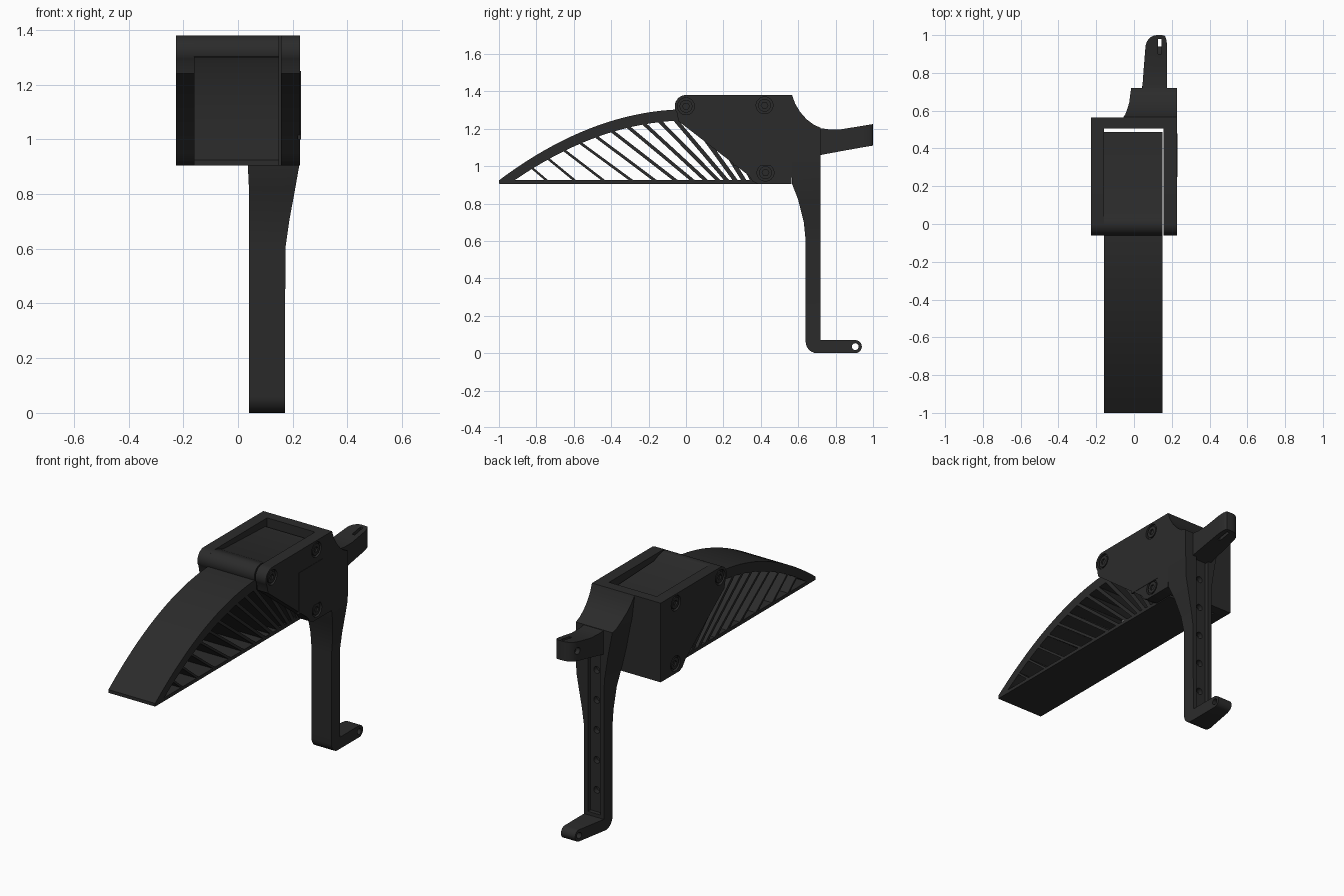
import bpy, bmesh, math
from mathutils import Matrix, Vector

cube = bpy.data.objects.get("Cube")
if cube:
    bpy.data.objects.remove(cube, do_unlink=True)

black = bpy.data.materials.new("matte_black")
black.use_nodes = True
black.diffuse_color = (0.024, 0.024, 0.024, 1)
shader = black.node_tree.nodes["Principled BSDF"]
shader.inputs["Base Color"].default_value = black.diffuse_color
shader.inputs["Roughness"].default_value = 0.7


def finish(name, bm):
    bmesh.ops.recalc_face_normals(bm, faces=bm.faces)
    mesh = bpy.data.meshes.new(name)
    bm.to_mesh(mesh)
    bm.free()
    mesh.materials.append(black)
    obj = bpy.data.objects.new(name, mesh)
    bpy.context.collection.objects.link(obj)
    return obj


def activate(obj):
    bpy.ops.object.select_all(action='DESELECT')
    obj.select_set(True)
    bpy.context.view_layer.objects.active = obj


def smooth(obj):
    activate(obj)
    bpy.ops.object.shade_smooth_by_angle(angle=math.radians(30))


def prism(name, outline, x0, x1):
    """Side outline of (y, z) points extruded across x."""
    bm = bmesh.new()
    a = [bm.verts.new((x0, y, z)) for y, z in outline]
    b = [bm.verts.new((x1, y, z)) for y, z in outline]
    bm.faces.new(a)
    bm.faces.new(b[::-1])
    for i in range(len(a)):
        j = (i + 1) % len(a)
        bm.faces.new((a[i], b[i], b[j], a[j]))
    return finish(name, bm)


def loft(name, rings):
    """Skin through four-cornered rings."""
    bm = bmesh.new()
    rows = [[bm.verts.new(p) for p in ring] for ring in rings]
    bm.faces.new(rows[0])
    bm.faces.new(rows[-1][::-1])
    for r, s in zip(rows, rows[1:]):
        for i in range(4):
            j = (i + 1) % 4
            bm.faces.new((r[i], s[i], s[j], r[j]))
    return finish(name, bm)


def box(name, x0, x1, y0, y1, z0, z1):
    return prism(name, [(y0, z0), (y1, z0), (y1, z1), (y0, z1)], x0, x1)


def rod(name, centre, radius, length, axis='X', sides=32):
    bm = bmesh.new()
    turn = {'X': Matrix.Rotation(math.pi / 2, 4, 'Y'),
            'Y': Matrix.Rotation(math.pi / 2, 4, 'X')}[axis]
    bmesh.ops.create_cone(bm, cap_ends=True, segments=sides, radius1=radius,
                          radius2=radius, depth=length,
                          matrix=Matrix.Translation(Vector(centre)) @ turn)
    return finish(name, bm)


def cut(obj, cutter):
    cutter.hide_render = True
    mod = obj.modifiers.new("cut", 'BOOLEAN')
    mod.operation = 'DIFFERENCE'
    mod.solver = 'EXACT'
    mod.object = cutter
    activate(obj)
    bpy.ops.object.modifier_apply(modifier=mod.name)
    bpy.data.objects.remove(cutter, do_unlink=True)


def arc(cy, cz, r, start, end, steps):
    angles = [math.radians(start + (end - start) * i / steps) for i in range(steps + 1)]
    return [(cy + r * math.cos(t), cz + r * math.sin(t)) for t in angles]


# Housing: two side plates and a back wall
HALF, BOTTOM, TOP = 0.2275, 0.905, 1.38
plate_outline = ([(0.565, BOTTOM), (0.565, TOP)] + arc(0, 1.32, 0.06, 90, 215, 14)
                 + [(-0.04, 1.24), (0.335, 0.95), (0.355, 0.92), (0.385, BOTTOM)])
screw_spots = [(0, 1.32), (0.42, 1.325), (0.425, 0.965)]
for side, label, inner in ((1, "left", 0.157), (-1, "right", 0.16)):
    plate = prism(label + "_side_plate", plate_outline, side * inner, side * HALF)
    for y, z in screw_spots:
        cut(plate, rod("cutter", (side * HALF, y, z), 0.045, 0.03))
        head = rod(label + "_screw", (side * (HALF - 0.01), y, z), 0.034, 0.014)
        cut(head, rod("cutter", (side * HALF, y, z), 0.018, 0.025, sides=6))
        smooth(head)
    smooth(plate)
box("back_wall", -HALF, HALF, 0.505, 0.565, BOTTOM, TOP)
box("left_cover_panel", HALF - 0.01, HALF + 0.002, 0.25, 0.48, 1.0, 1.25)

# Leg spine: concave top, tapering shank, rounded heel
# (z, right edge at front, right edge at back, left edge, front y, back y)
spine = [(TOP, -0.055, -0.055, HALF, 0.56, 0.567),
         (1.335, -0.05, -0.045, HALF, 0.56, 0.583),
         (1.29, -0.045, -0.035, HALF, 0.56, 0.61),
         (1.25, -0.04, -0.025, HALF, 0.56, 0.645),
         (1.22, -0.035, -0.02, HALF, 0.56, 0.685),
         (1.205, -0.03, -0.015, HALF, 0.56, 0.72),
         (1.05, 0.0, 0.015, HALF, 0.56, 0.72),
         (BOTTOM, 0.036, 0.038, 0.224, 0.567, 0.72),
         (0.82, 0.04, 0.04, 0.209, 0.6, 0.72),
         (0.7, 0.04, 0.04, 0.187, 0.63, 0.72),
         (0.6, 0.04, 0.04, 0.173, 0.64, 0.72)]
for a in range(0, 91, 15):
    t = math.radians(a)
    spine.append((0.06 - 0.06 * math.sin(t), 0.04, 0.04, 0.172,
                  0.70 - 0.06 * math.cos(t), 0.72))
leg = loft("leg", [[(xf, y0, z), (x1, y0, z), (x1, y1, z), (xb, y1, z)]
                   for z, xf, xb, x1, y0, y1 in spine])
cut(leg, box("cutter", 0.064, 0.148, 0.695, 0.8, 0.09, 1.07))
for i in range(5):
    cut(leg, rod("cutter", (0.106, 0.69, 0.22 + 0.18 * i), 0.02, 0.05, 'Y', 16))
smooth(leg)

# Foot with a rounded, drilled toe
toe = [(0.71, 0.04, 0.0, 0.07), (0.905, 0.075, 0.0, 0.07)]
for a in range(15, 91, 15):
    t = math.radians(a)
    h = max(0.035 * math.cos(t), 0.002)
    toe.append((0.905 + 0.035 * math.sin(t), 0.078, 0.035 - h, 0.035 + h))
foot = loft("foot", [[(x0, y, z0), (0.172, y, z0), (0.172, y, z1), (x0, y, z1)]
                     for y, x0, z0, z1 in toe])
cut(foot, rod("cutter", (0.12, 0.905, 0.035), 0.018, 0.3))
smooth(foot)

# Rear hook arm with a rounded end, a slot and a side hole
arm = [(0.70, 0.042, 0.175, 1.056, 1.205), (0.76, 0.047, 0.175, 1.067, 1.197),
       (0.83, 0.052, 0.175, 1.08, 1.197), (0.93, 0.06, 0.175, 1.098, 1.213)]
for a in range(15, 91, 15):
    t = math.radians(a)
    y = 0.93 + 0.07 * math.sin(t)
    arm.append((y, 0.12 - 0.06 * math.cos(t), 0.145 + 0.03 * math.cos(t) ** 0.5
                if a < 90 else 0.145, 1.098 + (y - 0.93) * 0.17, 1.213 + (y - 0.93) * 0.17))
hook = loft("rear_hook", [[(x0, y, z0), (x1, y, z0), (x1, y, z1), (x0, y, z1)]
                          for y, x0, x1, z0, z1 in arm])
cut(hook, box("cutter", 0.127, 0.145, 0.9, 0.98, 1.0, 1.3))
cut(hook, rod("cutter", (0.06, 0.94, 1.16), 0.02, 0.05))
smooth(hook)


# Finger: curved top skin, flat base, barrel hinge and fanned ribs
def crown(y):
    return 0.924 + 0.75 * (y + 1) - 0.37 * (y + 1) ** 2


FX0, FX1 = -0.16, 0.15
steps = [-1 + 0.96 * i / 20 for i in range(21)]
outer = [(y, crown(y)) for y in steps]
under = [(y, crown(y) - 0.06) for y in steps if y > -0.92]
smooth(prism("finger_top_skin", outer + under[::-1] + [(-0.93, 0.92), (-1, BOTTOM)], FX0, FX1))
box("finger_base", FX0, FX1, -0.995, 0.488, BOTTOM, 0.925)
box("finger_rear_wall", FX0, FX1, 0.44, 0.488, BOTTOM, 1.335)
smooth(rod("hinge_barrel", ((FX0 + FX1) / 2, 0, 1.32), 0.06, FX1 - FX0))
smooth(prism("finger_inner_top", [(0, TOP), (0.04, 1.372), (0.09, 1.352), (0.488, 1.335),
                                  (0.488, 1.285), (0.0, 1.265)], FX0, FX1))
feet = [-0.735, -0.585, -0.43, -0.28, -0.155, -0.045, 0.045, 0.115, 0.18,
        0.225, 0.27, 0.315, 0.36]
for i, y in enumerate(feet):
    top = -0.83 + 0.085 * i
    z = crown(top) - 0.045
    w = min(0.009 + 0.001 * i, 0.014)
    prism("finger_rib", [(y - w, 0.915), (y + w, 0.915), (top + w, z), (top - w, z)], FX0, FX1)
